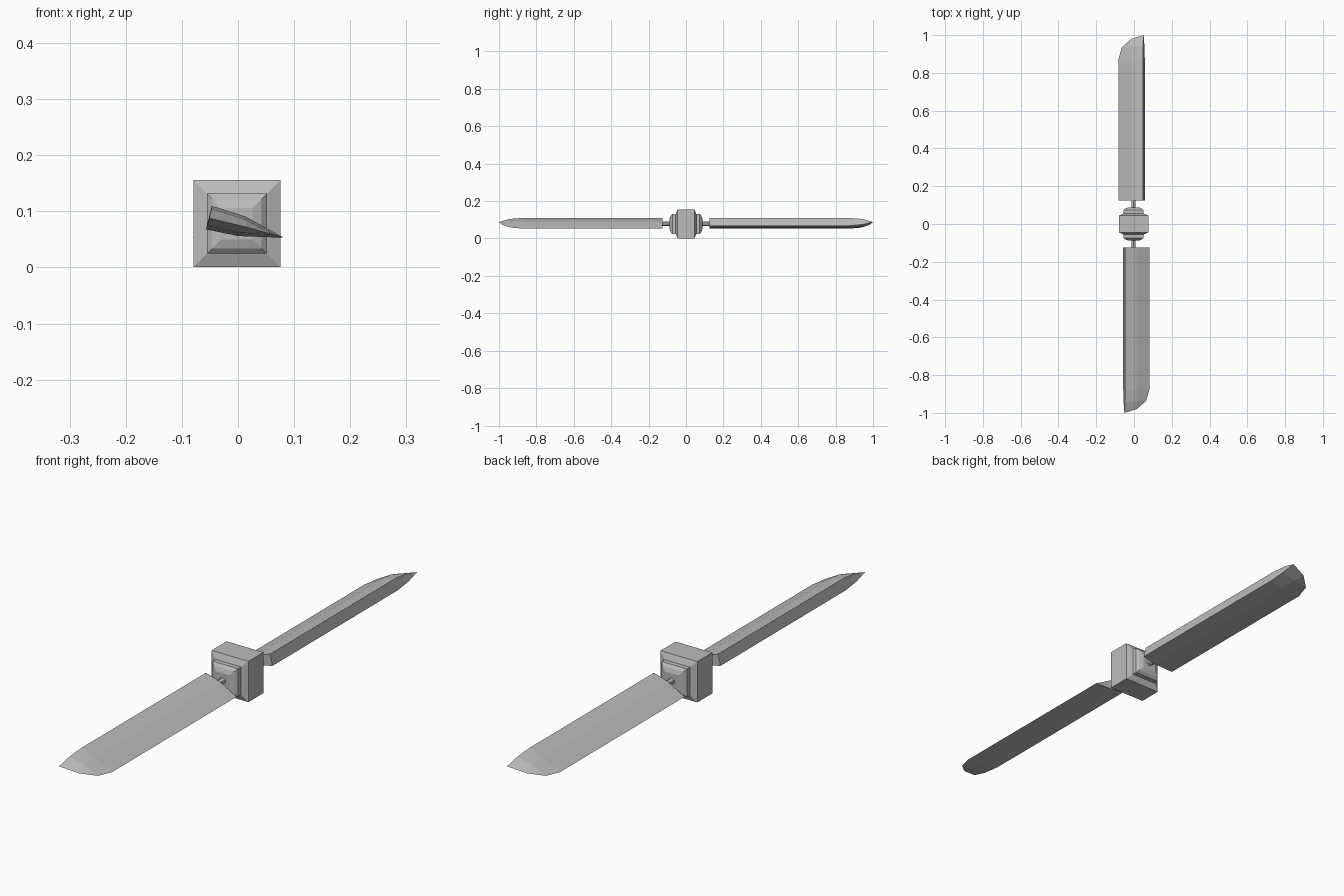
import bpy
import bmesh
from math import pi
from mathutils import Matrix

if "Cube" in bpy.data.objects:
    bpy.data.objects.remove(bpy.data.objects["Cube"])

HUB_X, HUB_Z = -0.002, 0.078

metal = bpy.data.materials.new("grey metal")
metal.use_nodes = True
grey = (0.5, 0.5, 0.5, 1)
metal.diffuse_color = grey
metal.node_tree.nodes["Principled BSDF"].inputs["Base Color"].default_value = grey


def loft(name, rings, turn=0):
    """Skin closed rings of equal length, cap the ends, and turn about z."""
    bm = bmesh.new()
    loops = [[bm.verts.new(p) for p in ring] for ring in rings]
    n = len(loops[0])
    for a, b in zip(loops, loops[1:]):
        for i in range(n):
            j = (i + 1) % n
            bm.faces.new((a[i], a[j], b[j], b[i]))
    bm.faces.new(loops[0])
    bm.faces.new(loops[-1])
    bmesh.ops.remove_doubles(bm, verts=bm.verts, dist=0.0002)
    bmesh.ops.recalc_face_normals(bm, faces=bm.faces)
    bm.transform(Matrix.Rotation(turn, 4, "Z"))
    mesh = bpy.data.meshes.new(name)
    bm.to_mesh(mesh)
    bm.free()
    mesh.materials.append(metal)
    obj = bpy.data.objects.new(name, mesh)
    bpy.context.collection.objects.link(obj)


def square(half, y):
    corners = ((-1, -1), (1, -1), (1, 1), (-1, 1))
    return [(HUB_X + half * sx, y, HUB_Z + half * sz) for sx, sz in corners]


# Stepped square hub, as (half width, distance from the middle)
steps = [(0.028, 0.088), (0.044, 0.082), (0.0535, 0.073),
         (0.0535, 0.055), (0.0775, 0.045)]
profile = [(h, -y) for h, y in steps] + list(reversed(steps))
loft("hub", [square(h, y) for h, y in profile])

# Thin axle through the hub, reaching into both blades
bpy.ops.mesh.primitive_cylinder_add(vertices=6, radius=0.012, depth=0.32,
                                    location=(HUB_X, 0, HUB_Z),
                                    rotation=(pi / 2, 0, 0))
axle = bpy.context.object
axle.name = "axle"
axle.data.materials.append(metal)

# Blade section: thick leading edge, ridge, thin trailing edge, underside
section = [(-0.047, 0.11), (0.013, 0.091), (0.082, 0.053),
           (0.0, 0.056), (-0.057, 0.068)]
root = [(x, -0.125, z) for x, z in section]
shoulder = [(x, -0.875, z) for x, z in section]
taper = [(-0.047, -0.945, 0.104), (0.012, -0.94, 0.086), (0.065, -0.935, 0.058),
         (0.002, -0.94, 0.062), (-0.055, -0.945, 0.075)]
tip, tip_back = (-0.051, -1.0, 0.088), (0.015, -0.98, 0.072)
end = [tip, tip_back, tip_back, tip_back, tip]


def blade(name, turn):
    # The tip ring closes to an edge, so it is lofted with a merged cap
    loft(name, [root, shoulder, taper, end], turn)


blade("front_blade", 0)
blade("back_blade", pi)
